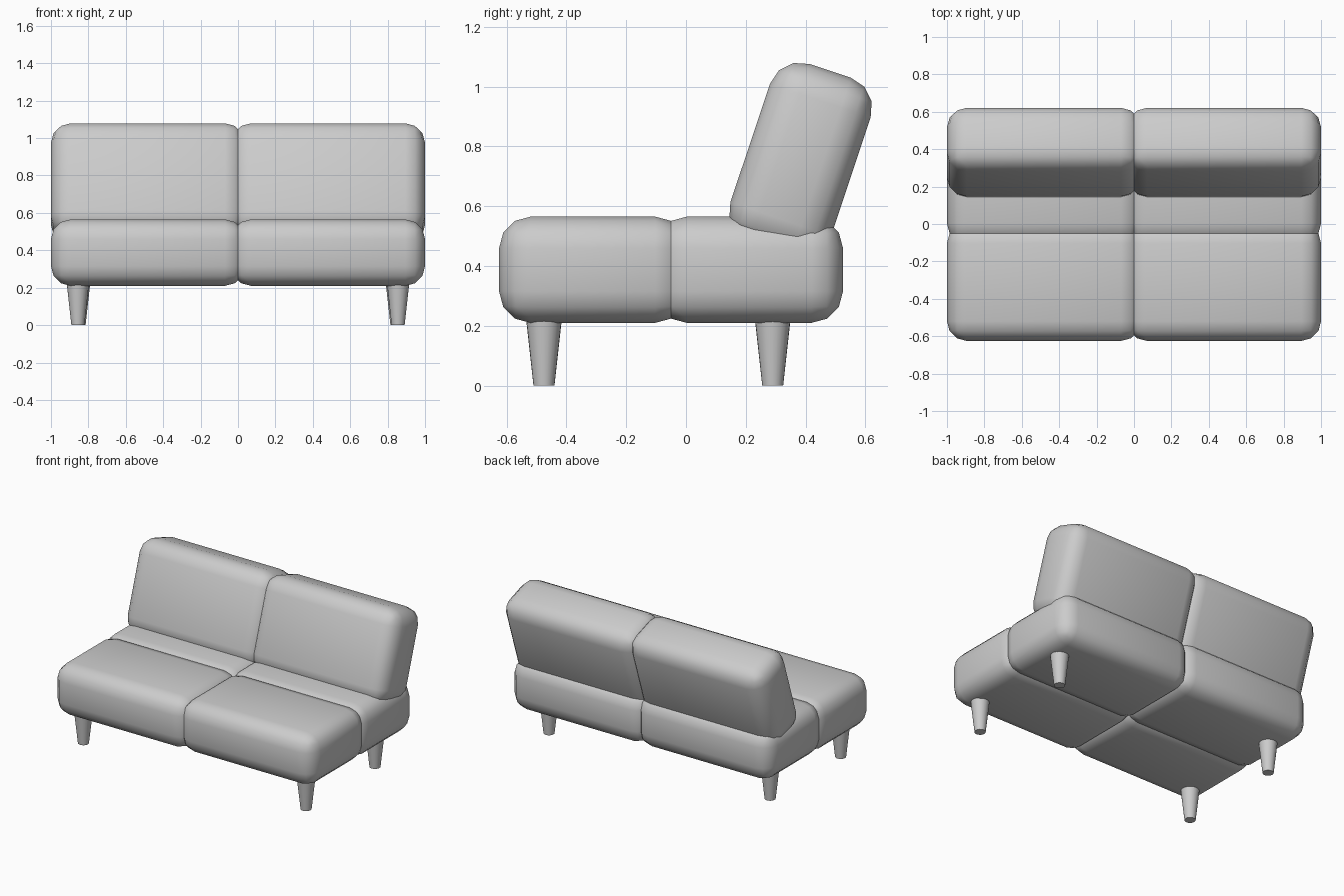
import bpy, bmesh, math
from mathutils import Matrix

if "Cube" in bpy.data.objects:
    bpy.data.objects.remove(bpy.data.objects["Cube"])

ROUND = 0.105      # cushion edge radius
OVERLAP = 0.036    # neighbouring cushions press into each other at x = 0


def finish(bm, name, loc, tilt=0.0, angle=40):
    mesh = bpy.data.meshes.new(name)
    bm.to_mesh(mesh)
    bm.free()
    obj = bpy.data.objects.new(name, mesh)
    bpy.context.collection.objects.link(obj)
    obj.location = loc
    obj.rotation_euler.x = tilt
    bpy.ops.object.select_all(action='DESELECT')
    obj.select_set(True)
    bpy.context.view_layer.objects.active = obj
    bpy.ops.object.shade_smooth_by_angle(angle=math.radians(angle))
    return obj


def cushion(name, size, loc, tilt=0.0):
    bm = bmesh.new()
    bmesh.ops.create_cube(bm, size=1.0, matrix=Matrix.Diagonal((*size, 1.0)))
    bmesh.ops.bevel(bm, geom=bm.edges[:], offset=ROUND, segments=3,
                    profile=0.5, affect='EDGES')
    return finish(bm, name, loc, tilt)


def leg(name, x, y):
    height = 0.225
    bm = bmesh.new()
    bmesh.ops.create_cone(bm, cap_ends=True, segments=24, radius1=0.035,
                          radius2=0.06, depth=height)
    return finish(bm, name, (x, y, height / 2))


width, depth, thick = 1 + OVERLAP, 0.6275, 0.355
for side, label in ((-1, "left"), (1, "right")):
    x = side * (1 - width / 2)
    # Seat cushions, front and rear row
    cushion(f"front_seat_{label}", (width, depth, thick), (x, -0.625 + depth / 2, 0.3875))
    cushion(f"rear_seat_{label}", (width, depth, thick), (x, 0.525 - depth / 2, 0.3875))
    # Leaning back cushions
    cushion(f"backrest_{label}", (width, thick, depth), (x, 0.383, 0.755),
            math.radians(-18.5))
    # Tapered legs
    leg(f"front_leg_{label}", side * 0.856, -0.475)
    leg(f"rear_leg_{label}", side * 0.85, 0.29)
